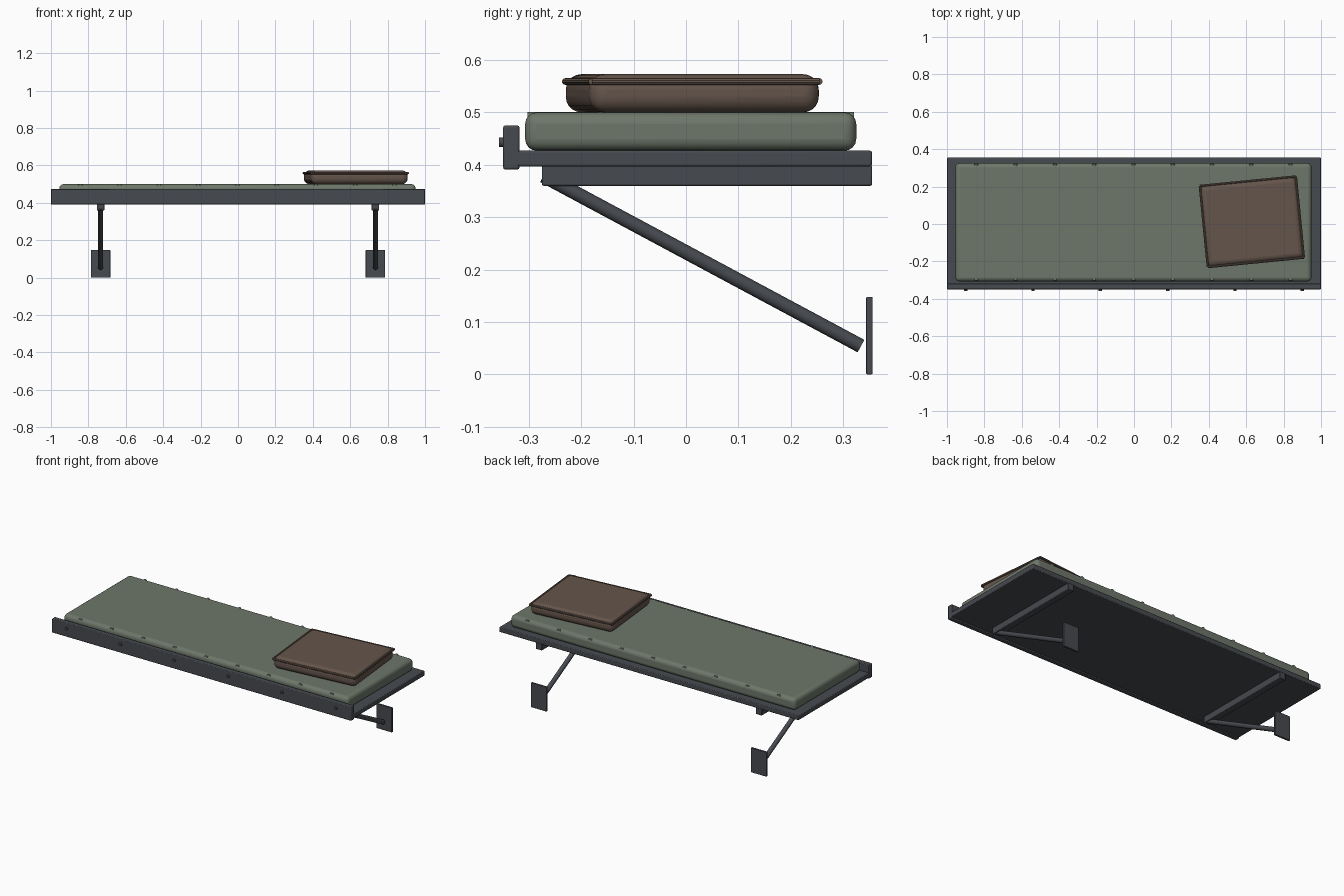
import bpy, math
from mathutils import Vector, Matrix

if "Cube" in bpy.data.objects:
    bpy.data.objects.remove(bpy.data.objects["Cube"])


def mat(name, rgb):
    m = bpy.data.materials.new(name)
    m.diffuse_color = (*rgb, 1)
    m.use_nodes = True
    m.node_tree.nodes["Principled BSDF"].inputs["Base Color"].default_value = m.diffuse_color
    return m


METAL = mat("dark steel", (0.062, 0.068, 0.078))
GREEN = mat("grey green fabric", (0.155, 0.182, 0.142))
BROWN = mat("brown fabric", (0.130, 0.091, 0.070))


def finish(ob, name, m, bevel=0, segments=2):
    ob.name = name
    ob.data.materials.append(m)
    if bevel:
        b = ob.modifiers.new("bevel", 'BEVEL')
        b.width, b.segments = bevel, segments
        b.limit_method = 'ANGLE'
    bpy.ops.object.shade_smooth_by_angle(angle=math.radians(35))
    return ob


def box(name, m, x, y, z, bevel=0, segments=2):
    """Box from (min, max) ranges."""
    r = (x, y, z)
    bpy.ops.mesh.primitive_cube_add(size=1, location=[(a + b) / 2 for a, b in r])
    ob = bpy.context.object
    ob.scale = [b - a for a, b in r]
    bpy.ops.object.transform_apply(location=False, rotation=False, scale=True)
    return finish(ob, name, m, bevel, segments)


def rod(name, m, p, q, radius, sides=16):
    """Cylinder between two points."""
    p, q = Vector(p), Vector(q)
    bpy.ops.mesh.primitive_cylinder_add(vertices=sides, radius=radius, depth=(q - p).length,
                                        location=(p + q) / 2)
    ob = bpy.context.object
    ob.rotation_euler = (q - p).to_track_quat('Z', 'Y').to_euler()
    return finish(ob, name, m)


# Bunk slab and raised front lip
box("bunk_slab", METAL, (-1, 1), (-0.335, 0.355), (0.397, 0.427), 0.004)
box("front_lip", METAL, (-1, 1), (-0.349, -0.318), (0.391, 0.475), 0.004)

# Bolts along the lip
for i in range(6):
    x = -0.9 + 0.36 * i
    rod(f"lip_bolt_{i + 1}", METAL, (x, -0.357, 0.443), (x, -0.34, 0.443), 0.009, 12)

# Cross beams, diagonal struts and wall plates
for side, s in (("left", -1), ("right", 1)):
    c = s * 0.735
    box(f"{side}_cross_beam", METAL, (c - 0.02, c + 0.02), (-0.275, 0.355), (0.36, 0.4), 0.003)
    rod(f"{side}_strut", METAL, (c, -0.272, 0.379), (c, 0.334, 0.054), 0.0135)
    box(f"{side}_wall_plate", METAL, (c - 0.052, c + 0.052), (0.344, 0.356), (0, 0.148), 0.002)

# Mattress with cross seams
box("mattress", GREEN, (-0.955, 0.949), (-0.307, 0.325), (0.427, 0.5), 0.022, 4)
for i in range(9):
    x = -0.843 + 0.21 * i
    rod(f"mattress_seam_{i + 1}", GREEN, (x, -0.303, 0.4885), (x, 0.321, 0.4885), 0.012)

# Pillow, turned slightly, with piping round the upper edge
turn = Matrix.Translation((0.63, 0.012, 0)) @ Matrix.Rotation(math.radians(5.6), 4, 'Z')
hx, hy = 0.26, 0.22
pillow = box("pillow", BROWN, (-hx, hx), (-hy, hy), (0.5, 0.573), 0.03, 5)
pillow.matrix_world = turn @ Matrix.Translation((0, 0, 0.5365))
px, py, pz = hx - 0.002, hy - 0.002, 0.559
corners = [turn @ Vector(v) for v in ((-px, -py, pz), (px, -py, pz), (px, py, pz), (-px, py, pz))]
for i in range(4):
    rod(f"pillow_piping_{i + 1}", BROWN, corners[i], corners[(i + 1) % 4], 0.0065, 10)
